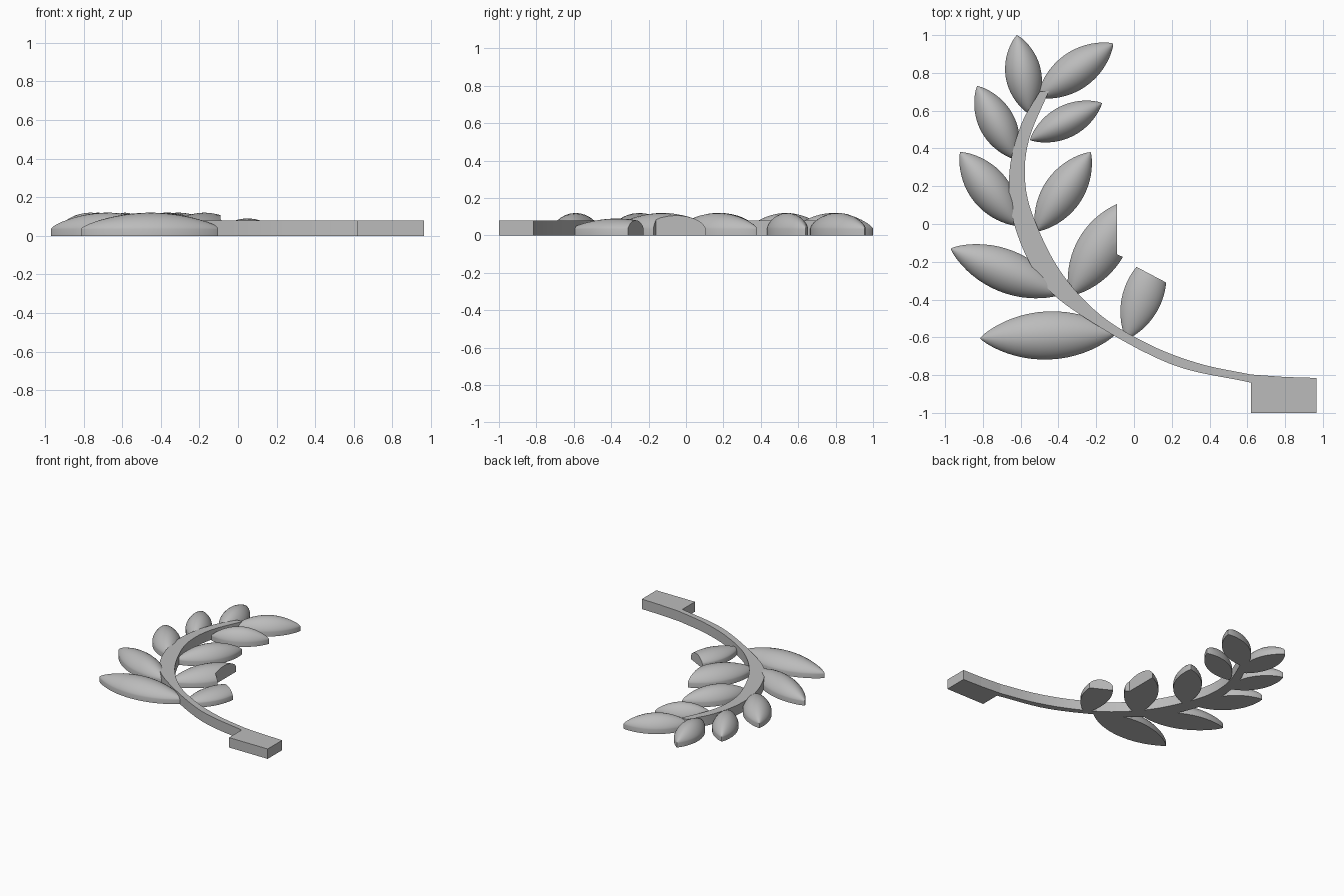
import bpy, bmesh, math
from mathutils import Vector

cube = bpy.data.objects.get("Cube")
if cube:
    bpy.data.objects.remove(cube, do_unlink=True)

grey = bpy.data.materials.new("stone grey")
grey.use_nodes = True
COLOUR = (0.5, 0.5, 0.5, 1)
grey.diffuse_color = COLOUR
grey.node_tree.nodes["Principled BSDF"].inputs["Base Color"].default_value = COLOUR

STEM_H = 0.08
RIM = 0.035


def finish(name, bm, smooth=False):
    bmesh.ops.recalc_face_normals(bm, faces=bm.faces[:])
    mesh = bpy.data.meshes.new(name)
    bm.to_mesh(mesh)
    bm.free()
    mesh.materials.append(grey)
    obj = bpy.data.objects.new(name, mesh)
    bpy.context.collection.objects.link(obj)
    bpy.ops.object.select_all(action="DESELECT")
    bpy.context.view_layer.objects.active = obj
    obj.select_set(True)
    if smooth:
        bpy.ops.object.shade_smooth_by_angle(angle=math.radians(40))
    return obj


def slab(name, outline, height, base=0.0, smooth=False):
    """Flat outline extruded upward."""
    bm = bmesh.new()
    face = bm.faces.new([bm.verts.new((x, y, base)) for x, y in outline])
    top = bmesh.ops.extrude_face_region(bm, geom=[face])["geom"]
    verts = [v for v in top if isinstance(v, bmesh.types.BMVert)]
    bmesh.ops.translate(bm, verts=verts, vec=(0, 0, height))
    return finish(name, bm, smooth)


def smooth_path(points, steps=6):
    """Catmull-Rom curve through the points."""
    p = [Vector(q) for q in points]
    p = [2 * p[0] - p[1]] + p + [2 * p[-1] - p[-2]]
    path = []
    for a, b, c, d in zip(p, p[1:], p[2:], p[3:]):
        for i in range(steps):
            t = i / steps
            path.append(0.5 * (2 * b + (c - a) * t + (2 * a - 5 * b + 4 * c - d) * t**2
                               + (3 * b - a - 3 * c + d) * t**3))
    return path + [p[-2]]


def leaf(name, base, tip, width, top=0.12, cutter=None):
    """Domed leaf with a flat underside, pointed at both ends."""
    base, tip = Vector(base), Vector(tip)
    axis = tip - base
    side = Vector((-axis.y, axis.x)).normalized()
    n, m = 24, 14
    bm = bmesh.new()
    rows = []
    for i in range(n + 1):
        t = (1 - math.cos(math.pi * i / n)) / 2
        half = width / 2 * (4 * t * (1 - t)) ** 0.85
        dome = (top - RIM) * math.sin(math.pi * t) ** 0.7 if 0 < i < n else 0
        centre = base + axis * t
        if i in (0, n):
            rows.append([bm.verts.new((*centre, z)) for z in (0, RIM)])
            continue
        row = []
        for j in range(m + 1):
            s = -math.cos(math.pi * j / m)
            z = RIM + dome * max(0, 1 - abs(s) ** 2) ** 0.7
            row.append(bm.verts.new((*(centre + side * half * s), z)))
        low = [bm.verts.new((*(centre + side * half * s), 0)) for s in (1, -1)]
        rows.append(row + low)
    # Dome, walls and underside between neighbouring sections
    for a, b in zip(rows[1:-2], rows[2:-1]):
        for j in range(m + 3):
            k = (j + 1) % (m + 3)
            bm.faces.new((a[j], a[k], b[k], b[j]))
    # Close the two points
    for end, ring in ((rows[0], rows[1]), (rows[-1], rows[-2])):
        for j in range(m):
            bm.faces.new((ring[j], ring[j + 1], end[1]))
        bm.faces.new((ring[m], ring[m + 1], end[0], end[1]))
        bm.faces.new((ring[m + 1], ring[m + 2], end[0]))
        bm.faces.new((ring[m + 2], ring[0], end[1], end[0]))
    obj = finish(name, bm)
    # Trim the leaf where it would run past the wreath's inner edge
    if cutter:
        tool = slab("trim_helper", cutter, 1, -0.5)
        tool.hide_render = True
        mod = obj.modifiers.new("trim", "BOOLEAN")
        mod.operation, mod.solver, mod.object = "DIFFERENCE", "EXACT", tool
        bpy.ops.object.select_all(action="DESELECT")
        bpy.context.view_layer.objects.active = obj
        obj.select_set(True)
        bpy.ops.object.modifier_apply(modifier="trim")
        bpy.data.objects.remove(tool, do_unlink=True)
    bpy.ops.object.shade_smooth_by_angle(angle=math.radians(40))


# Curved stem
outer = smooth_path([(-0.5, 0.7), (-0.6, 0.52), (-0.66, 0.27), (-0.635, 0.0), (-0.5, -0.29),
                     (-0.27, -0.49), (0.19, -0.74), (0.62, -0.84)])
inner = smooth_path([(-0.45, 0.705), (-0.555, 0.45), (-0.577, 0.235), (-0.53, 0.03),
                     (-0.39, -0.25), (-0.18, -0.48), (0.085, -0.64), (0.35, -0.74), (0.62, -0.797)])
slab("stem", outer + inner[::-1], STEM_H, smooth=True)

# Foot block at the end of the stem
slab("foot_block", [(0.62, -1), (0.965, -1), (0.965, -0.815), (0.8, -0.81), (0.62, -0.797)], STEM_H)

# Leaves on the outside of the curve
leaf("outer_leaf_1", (-0.09, -0.575), (-0.815, -0.605), 0.255)
leaf("outer_leaf_2", (-0.38, -0.37), (-0.97, -0.13), 0.225)
leaf("outer_leaf_3", (-0.61, -0.01), (-0.92, 0.38), 0.21)
leaf("outer_leaf_4", (-0.62, 0.34), (-0.83, 0.73), 0.19)
leaf("outer_leaf_5", (-0.55, 0.58), (-0.62, 1.0), 0.19)

# Leaves on the inside of the curve
leaf("inner_leaf_1", (-0.04, -0.61), (0.14, -0.13), 0.21, 0.09,
     [(-0.19, -0.12), (0.36, -0.41), (0.5, 0.2), (0, 0.2)])
leaf("inner_leaf_2", (-0.34, -0.38), (-0.01, 0.13), 0.25, 0.12,
     [(-0.09, -0.16), (0.1, -0.25), (0.2, 0.3), (-0.09, 0.3)])
leaf("inner_leaf_3", (-0.52, -0.04), (-0.23, 0.38), 0.21)
leaf("inner_leaf_4", (-0.55, 0.445), (-0.17, 0.64), 0.17)
leaf("inner_leaf_5", (-0.51, 0.67), (-0.11, 0.955), 0.2)
